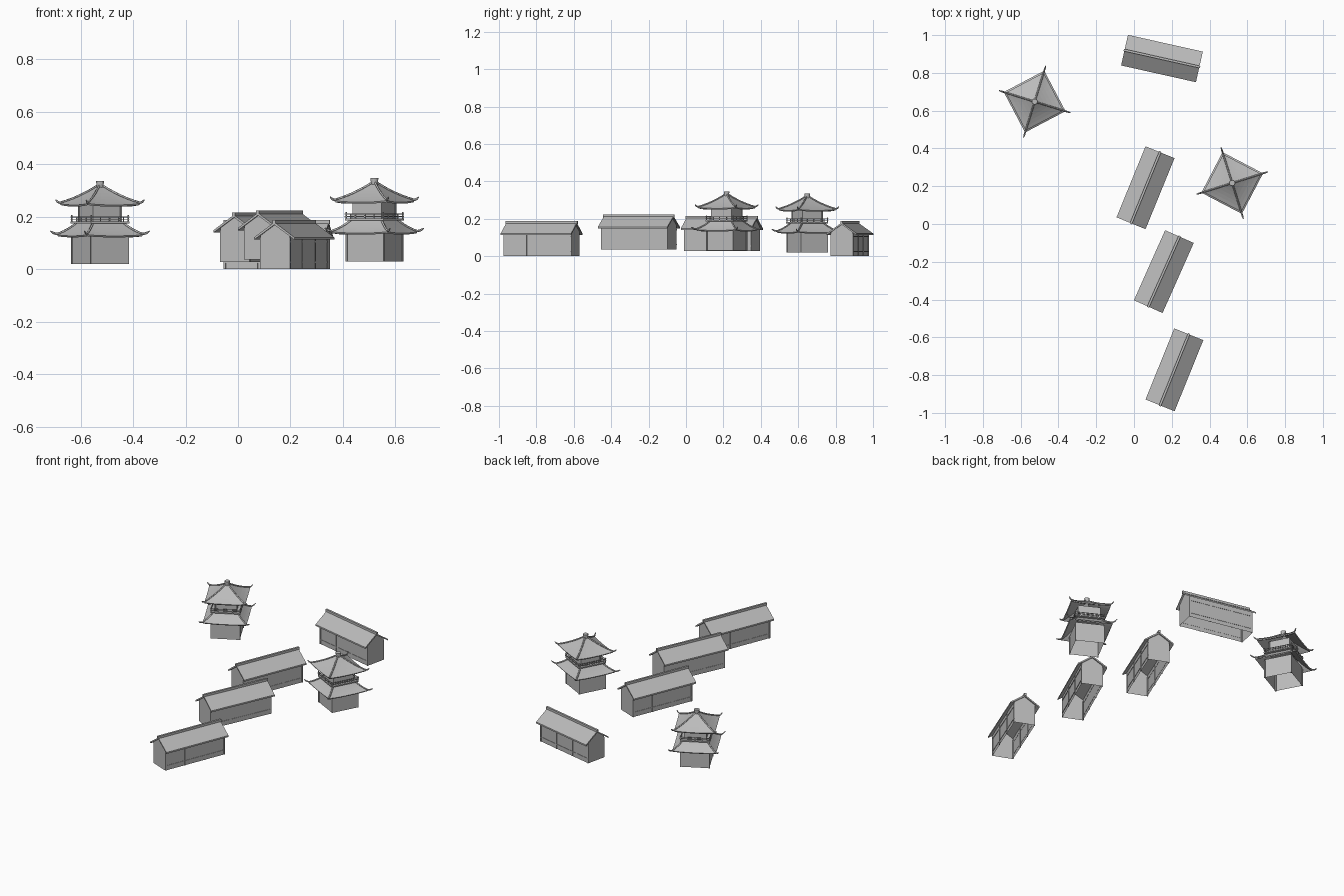
import bpy, bmesh, math
from mathutils import Matrix, Vector

if "Cube" in bpy.data.objects:
    bpy.data.objects.remove(bpy.data.objects["Cube"])

grey = bpy.data.materials.new("plain grey")
grey.diffuse_color = (0.5, 0.5, 0.5, 1)
grey.use_nodes = True
grey.node_tree.nodes["Principled BSDF"].inputs["Base Color"].default_value = grey.diffuse_color


def add_mesh(name, bm, place, thick=0):
    bmesh.ops.recalc_face_normals(bm, faces=bm.faces)
    me = bpy.data.meshes.new(name)
    bm.to_mesh(me)
    bm.free()
    me.materials.append(grey)
    ob = bpy.data.objects.new(name, me)
    bpy.context.collection.objects.link(ob)
    ob.matrix_world = place
    if thick:
        mod = ob.modifiers.new("thickness", 'SOLIDIFY')
        mod.thickness = thick
        mod.offset = -1
    return ob


def box(bm, x, y, z, sx, sy, sz):
    m = Matrix.Translation((x, y, z)) @ Matrix.Diagonal((sx, sy, sz, 1))
    bmesh.ops.create_cube(bm, size=1, matrix=m)


def open_walls(bm, hx, hy, z0, z1):
    c = [(-hx, -hy), (hx, -hy), (hx, hy), (-hx, hy)]
    lo = [bm.verts.new((x, y, z0)) for x, y in c]
    hi = [bm.verts.new((x, y, z1)) for x, y in c]
    for i in range(4):
        j = (i + 1) % 4
        bm.faces.new((lo[i], lo[j], hi[j], hi[i]))
    return hi


def hall(name, x, y, z, yaw):
    place = Matrix.Translation((x, y, z)) @ Matrix.Rotation(math.radians(yaw), 4, 'Z')
    # walls with gables, open below
    bm = bmesh.new()
    hi = open_walls(bm, 0.195, 0.059, 0, 0.128)
    for a, b, sx in ((hi[1], hi[2], 1), (hi[3], hi[0], -1)):
        bm.faces.new((a, b, bm.verts.new((sx * 0.195, 0, 0.17))))
    add_mesh(name + "_walls", bm, place)
    # gabled roof slab
    bm = bmesh.new()
    prof = [(-0.083, 0.112), (0, 0.169), (0.083, 0.112),
            (0.083, 0.121), (0, 0.179), (-0.083, 0.121)]
    ends = [[bm.verts.new((sx, py, pz)) for py, pz in prof] for sx in (-0.203, 0.203)]
    for i in range(6):
        j = (i + 1) % 6
        bm.faces.new((ends[0][i], ends[0][j], ends[1][j], ends[1][i]))
    for e in ends:
        bm.faces.new((e[0], e[1], e[4], e[5]))
        bm.faces.new((e[1], e[2], e[3], e[4]))
    add_mesh(name + "_roof", bm, place)
    # ridge beam
    bm = bmesh.new()
    box(bm, 0, 0, 0.18, 0.414, 0.012, 0.016)
    add_mesh(name + "_ridge", bm, place)
    # thin posts, sill and top rail on the long sides
    bm = bmesh.new()
    for s in (-1, 1):
        for px in (-0.19, -0.065, 0.065, 0.19):
            box(bm, px, s * 0.0595, 0.06, 0.008, 0.004, 0.12)
        box(bm, 0, s * 0.0595, 0.026, 0.39, 0.003, 0.005)
        box(bm, 0, s * 0.0595, 0.105, 0.39, 0.003, 0.006)
    add_mesh(name + "_timber", bm, place)


def swept_roof(name, place, h0, h1, z0, z1, lift, tip):
    n, k = 8, 6

    def point(u, t):
        h = h0 + (h1 - h0) * t
        z = z0 + (z1 - z0) * (1.3 * t - 0.3 * t * t) + lift * abs(u) ** 3 * t * t
        return Vector((u * h, -h, z))
    # four curved roof faces
    bm = bmesh.new()
    for q in range(4):
        r = Matrix.Rotation(q * math.pi / 2, 4, 'Z')
        g = [[bm.verts.new(r @ point(-1 + 2 * i / n, j / k)) for i in range(n + 1)]
             for j in range(k + 1)]
        for j in range(k):
            for i in range(n):
                bm.faces.new((g[j][i], g[j + 1][i], g[j + 1][i + 1], g[j][i + 1]))
    bmesh.ops.remove_doubles(bm, verts=bm.verts, dist=1e-5)
    ob = add_mesh(name, bm, place, 0.007)
    if ob.data.polygons[0].normal.z < 0:
        ob.data.flip_normals()
    # hip ridges with upturned tips
    cu = bpy.data.curves.new(name + "_hips", 'CURVE')
    cu.dimensions = '3D'
    cu.bevel_depth = 0.0045
    cu.bevel_resolution = 0
    cu.use_fill_caps = True
    for q in range(4):
        r = Matrix.Rotation(q * math.pi / 2, 4, 'Z')
        pts = [point(1, j / k) + Vector((0, 0, 0.002)) for j in range(k + 1)]
        e, d = pts[-1], tip / math.sqrt(2) - h1
        pts += [e + Vector((d * 0.5, -d * 0.5, 0.003)), e + Vector((d, -d, 0.011))]
        sp = cu.splines.new('POLY')
        sp.points.add(len(pts) - 1)
        for i, p in enumerate(pts):
            sp.points[i].co = (*(r @ p), 1)
            sp.points[i].radius = 1 if i < len(pts) - 1 else 0.5
    cu.materials.append(grey)
    hips = bpy.data.objects.new(name + "_hips", cu)
    bpy.context.collection.objects.link(hips)
    hips.matrix_world = place


def tower(name, x, y, z, yaw):
    place = Matrix.Translation((x, y, z)) @ Matrix.Rotation(math.radians(yaw), 4, 'Z')
    # two storeys, open below
    bm = bmesh.new()
    open_walls(bm, 0.079, 0.079, 0, 0.115)
    add_mesh(name + "_lower_walls", bm, place)
    bm = bmesh.new()
    open_walls(bm, 0.06, 0.06, 0.15, 0.235)
    add_mesh(name + "_upper_walls", bm, place)
    # corner posts and lower beams
    bm = bmesh.new()
    for sx in (-1, 1):
        for sy in (-1, 1):
            box(bm, sx * 0.078, sy * 0.078, 0.053, 0.008, 0.008, 0.106)
            box(bm, sx * 0.059, sy * 0.059, 0.19, 0.007, 0.007, 0.08)
    add_mesh(name + "_posts", bm, place)
    # roofs
    swept_roof(name + "_lower_roof", place, 0.064, 0.121, 0.157, 0.108, 0.005, 0.198)
    swept_roof(name + "_upper_roof", place, 0.004, 0.113, 0.3, 0.226, 0.006, 0.177)
    # balcony deck and railing
    bm = bmesh.new()
    box(bm, 0, 0, 0.159, 0.166, 0.166, 0.007)
    add_mesh(name + "_balcony", bm, place)
    bm = bmesh.new()
    for s in (-1, 1):
        for h in (0.171, 0.18):
            box(bm, 0, s * 0.08, h, 0.17, 0.003, 0.003)
            box(bm, s * 0.08, 0, h, 0.003, 0.17, 0.003)
        for i in range(5):
            p = -0.08 + 0.04 * i
            hh = 0.027 if i in (0, 4) else 0.02
            box(bm, p, s * 0.08, 0.161 + hh / 2, 0.004, 0.004, hh)
            if 0 < i < 4:
                box(bm, s * 0.08, p, 0.161 + hh / 2, 0.004, 0.004, hh)
    add_mesh(name + "_railing", bm, place)
    # finial
    bm = bmesh.new()
    bmesh.ops.create_cone(bm, cap_ends=True, segments=12, radius1=0.013, radius2=0.015,
                          depth=0.026, matrix=Matrix.Translation((0, 0, 0.304)))
    add_mesh(name + "_finial", bm, place)


hall("north_hall", 0.148, 0.876, 0.0, -12.6)
hall("upper_hall", 0.061, 0.192, 0.028, 67.8)
hall("middle_hall", 0.158, -0.252, 0.036, 66)
hall("south_hall", 0.214, -0.772, 0.0, 68)
tower("west_tower", -0.526, 0.648, 0.019, 27.8)
tower("east_tower", 0.52, 0.217, 0.03, -27.6)
